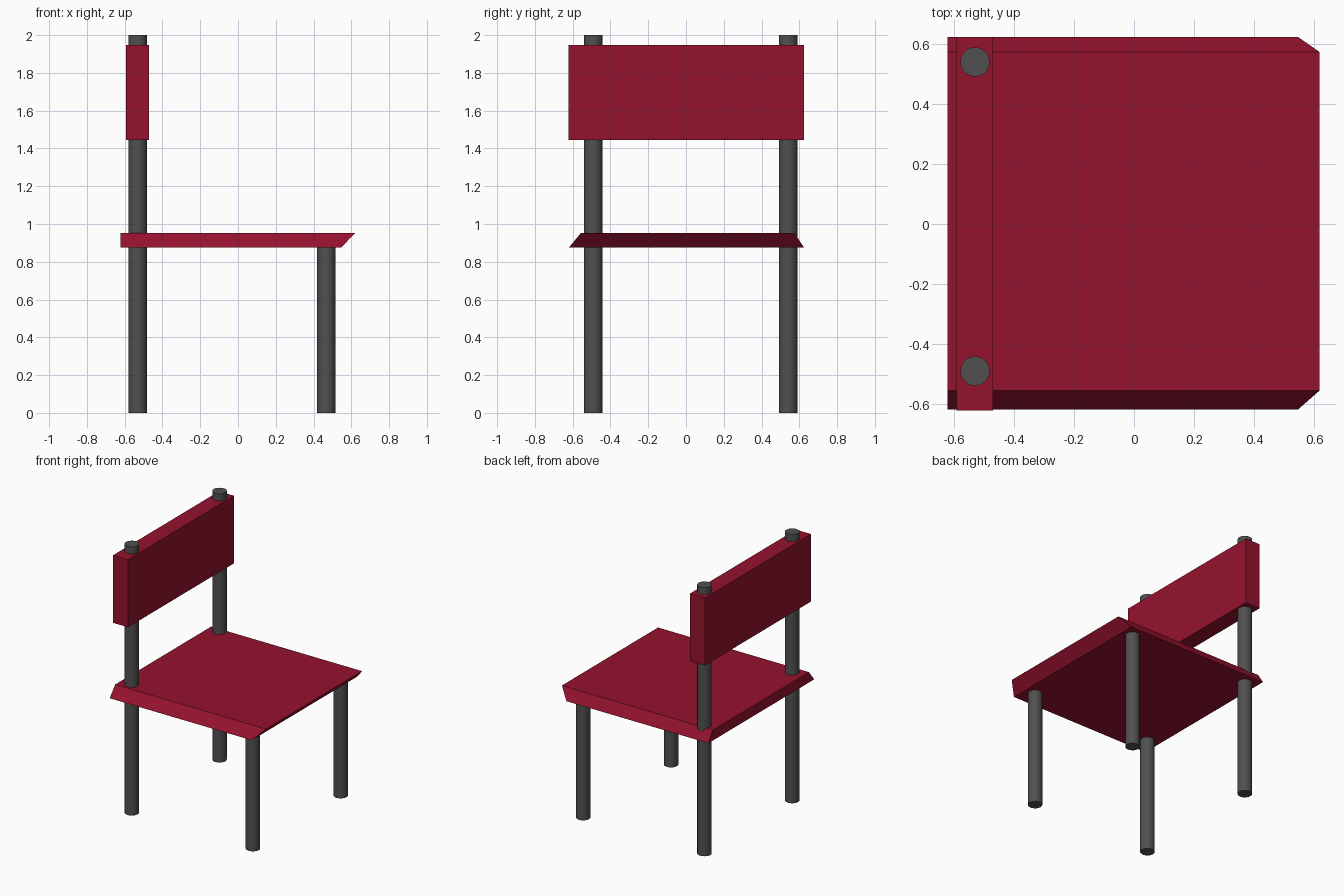
import bpy
import math

if "Cube" in bpy.data.objects:
    bpy.data.objects.remove(bpy.data.objects["Cube"])


def material(name, rgb):
    m = bpy.data.materials.new(name)
    m.diffuse_color = (*rgb, 1)
    m.use_nodes = True
    m.node_tree.nodes["Principled BSDF"].inputs["Base Color"].default_value = m.diffuse_color
    return m


red = material("red_paint", (0.30, 0.006, 0.027))
dark = material("dark_metal", (0.08, 0.08, 0.08))


def slab(name, bottom, top, z0, z1):
    """Six-sided block; bottom and top are (x0, x1, y0, y1) rectangles."""
    verts = []
    for (x0, x1, y0, y1), z in ((bottom, z0), (top, z1)):
        verts += [(x0, y0, z), (x1, y0, z), (x1, y1, z), (x0, y1, z)]
    faces = [(3, 2, 1, 0), (4, 5, 6, 7)]
    faces += [(i, (i + 1) % 4, (i + 1) % 4 + 4, i + 4) for i in range(4)]
    mesh = bpy.data.meshes.new(name)
    mesh.from_pydata(verts, [], faces)
    mesh.materials.append(red)
    obj = bpy.data.objects.new(name, mesh)
    bpy.context.collection.objects.link(obj)


def rod(name, x, y, height):
    bpy.ops.mesh.primitive_cylinder_add(vertices=32, radius=0.049, depth=height,
                                        location=(x, y, height / 2))
    obj = bpy.context.object
    obj.name = name
    obj.data.materials.append(dark)
    bpy.ops.object.shade_smooth_by_angle(angle=math.radians(30))


# Seat with bevelled sides and undercut front edge
slab("seat", (-0.622, 0.547, -0.62, 0.625), (-0.622, 0.62, -0.556, 0.574), 0.875, 0.953)

# Backrest board
slab("backrest", (-0.593, -0.47, -0.622, 0.624), (-0.593, -0.47, -0.622, 0.624), 1.445, 1.948)

# Tall back posts and short front legs
for side, y in (("right", -0.491), ("left", 0.541)):
    rod("back_post_" + side, -0.531, y, 2.0)
    rod("front_leg_" + side, 0.467, y, 0.9)
